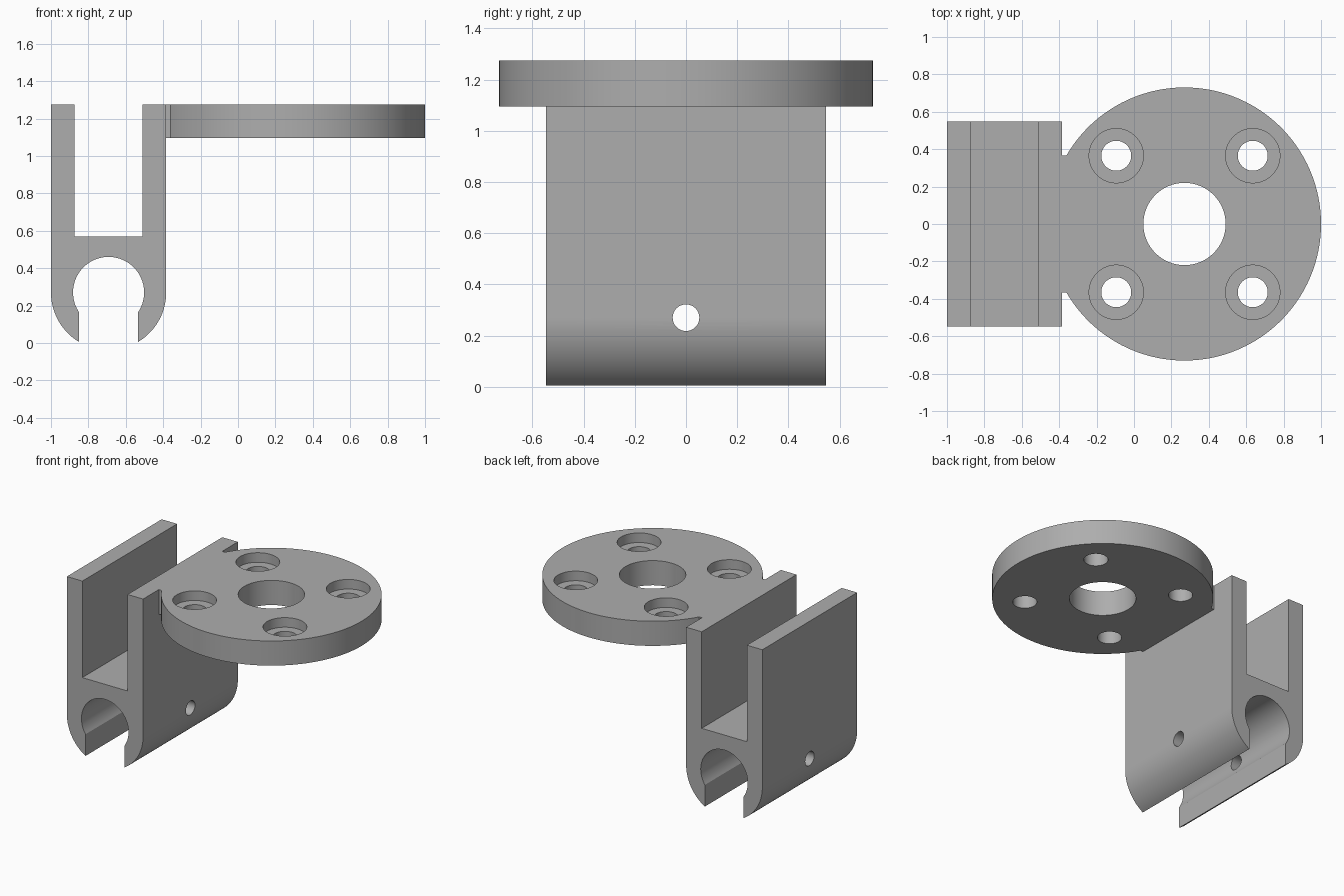
import bpy, bmesh
from math import cos, sin, asin, acos, pi, radians
from mathutils import Matrix

if "Cube" in bpy.data.objects:
    bpy.data.objects.remove(bpy.data.objects["Cube"], do_unlink=True)

grey = bpy.data.materials.new("plain grey")
grey.use_nodes = True
COLOUR = (0.42, 0.42, 0.42, 1)
grey.diffuse_color = COLOUR
grey.node_tree.nodes["Principled BSDF"].inputs["Base Color"].default_value = COLOUR


def finish(name, bm):
    bmesh.ops.recalc_face_normals(bm, faces=bm.faces)
    mesh = bpy.data.meshes.new(name)
    bm.to_mesh(mesh)
    bm.free()
    mesh.materials.append(grey)
    obj = bpy.data.objects.new(name, mesh)
    bpy.context.collection.objects.link(obj)
    return obj


def extrude(name, points, vector):
    bm = bmesh.new()
    face = bm.faces.new([bm.verts.new(p) for p in points])
    side = bmesh.ops.extrude_face_region(bm, geom=[face])["geom"]
    bmesh.ops.translate(bm, vec=vector, verts=[v for v in side if isinstance(v, bmesh.types.BMVert)])
    return finish(name, bm)


def drill(name, centre, radius, depth, axis="Z", sides=64):
    bm = bmesh.new()
    turn = Matrix.Rotation(pi / 2, 4, "Y") if axis == "X" else Matrix()
    bmesh.ops.create_cone(bm, cap_ends=True, segments=sides, radius1=radius, radius2=radius,
                          depth=depth, matrix=Matrix.Translation(centre) @ turn)
    obj = finish(name, bm)
    obj.hide_render = True
    return obj


def combine(body, tool, operation):
    mod = body.modifiers.new("combine", "BOOLEAN")
    mod.operation, mod.solver, mod.object = operation, "EXACT", tool
    bpy.context.view_layer.objects.active = body
    bpy.ops.object.modifier_apply(modifier=mod.name)
    bpy.data.objects.remove(tool, do_unlink=True)


def arc(cx, cy, r, start, end, steps):
    angles = [start + (end - start) * i / steps for i in range(steps + 1)]
    return [(cx + r * cos(a), cy + r * sin(a)) for a in angles]


TOP, HALF = 1.275, 0.547
PX, PZ = -0.692, 0.27            # centre of the pipe socket
OUTER, BORE, GAP = 0.308, 0.19, 0.157

# Clamp: U channel above, open pipe socket below
out_a, in_a = acos(GAP / OUTER), acos(GAP / BORE)
profile = [(-1, TOP), (-0.875, TOP), (-0.875, 0.57), (-0.51, 0.57), (-0.51, TOP), (PX + OUTER, TOP)]
profile += arc(PX, PZ, OUTER, 0, -out_a, 20)
profile += arc(PX, PZ, BORE, -in_a, pi + in_a, 64)
profile += arc(PX, PZ, OUTER, pi + out_a, pi, 20)
bracket = extrude("clamp_bracket", [(x, -HALF, z) for x, z in profile], (0, 2 * HALF, 0))

# Round flange with a short neck running into the clamp wall
CX, R, NECK, THICK = 0.27, 0.73, 0.365, 0.18
a = pi - asin(NECK / R)
outline = [(-0.45, -NECK)] + arc(CX, 0, R, -a, a, 128) + [(-0.45, NECK)]
flange = extrude("flange", [(x, y, TOP - THICK) for x, y in outline], (0, 0, THICK))

# Central opening and four counterbored screw holes
combine(flange, drill("centre_hole", (CX, 0, TOP), 0.22, 1), "DIFFERENCE")
for sx in (-1, 1):
    for sy in (-1, 1):
        x, y = CX + sx * NECK, sy * NECK
        combine(flange, drill("screw_hole", (x, y, TOP), 0.08, 1, sides=48), "DIFFERENCE")
        combine(flange, drill("counterbore", (x, y, TOP), 0.145, 0.14), "DIFFERENCE")
combine(bracket, flange, "UNION")

# Cross pin hole through both jaws
combine(bracket, drill("pin_hole", (PX, 0, PZ), 0.052, 1, "X", 48), "DIFFERENCE")

# Smooth the round surfaces, keep the edges crisp
bpy.ops.object.select_all(action="DESELECT")
bracket.select_set(True)
bpy.context.view_layer.objects.active = bracket
bpy.ops.object.shade_smooth_by_angle(angle=radians(30))
bracket.modifiers.new("even_shading", "WEIGHTED_NORMAL").keep_sharp = True
